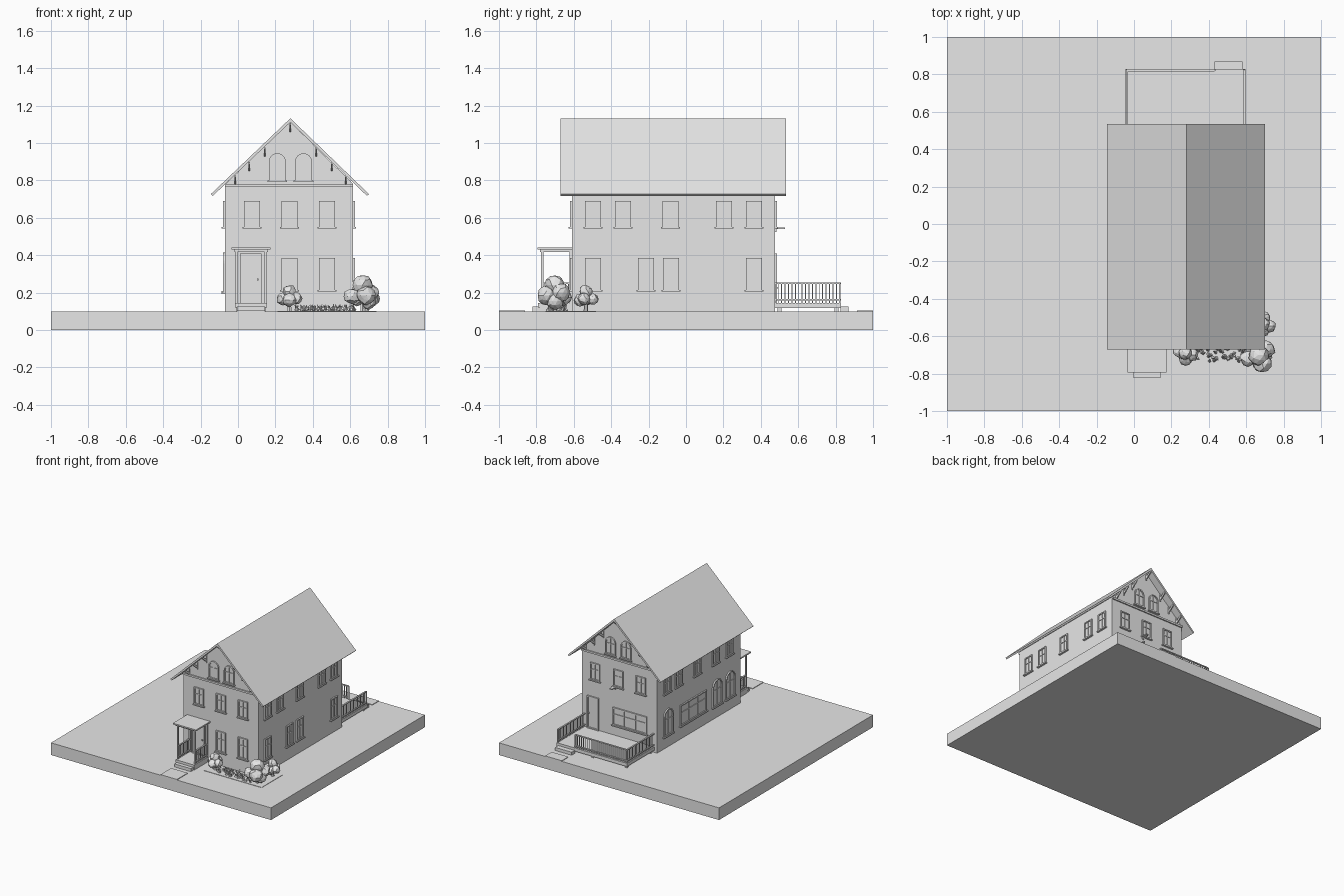
import bpy, bmesh, math, random
from mathutils import Matrix, Vector

random.seed(4)
if "Cube" in bpy.data.objects:
    bpy.data.objects.remove(bpy.data.objects["Cube"])

grey = bpy.data.materials.new("plain grey")
grey.use_nodes = True
grey.diffuse_color = (0.8, 0.8, 0.8, 1)
grey.node_tree.nodes["Principled BSDF"].inputs["Base Color"].default_value = (0.8, 0.8, 0.8, 1)

X0, X1, Y0, Y1 = -0.07, 0.615, -0.61, 0.475   # house walls
RIDGE, SLOPE, GROUND, DECK = 0.28, 0.953, 0.10, 0.145


def finish(bm, name):
    bmesh.ops.recalc_face_normals(bm, faces=bm.faces)
    mesh = bpy.data.meshes.new(name)
    bm.to_mesh(mesh)
    bm.free()
    mesh.materials.append(grey)
    obj = bpy.data.objects.new(name, mesh)
    bpy.context.collection.objects.link(obj)
    return obj


def box(bm, a, b, m=Matrix()):
    """Axis-aligned box between two corners, placed by m."""
    a, b = Vector(a), Vector(b)
    size = b - a
    place = m @ Matrix.Translation((a + b) / 2) @ Matrix.Diagonal((*size, 1))
    bmesh.ops.create_cube(bm, size=1, matrix=place)


def prism(bm, pts, d0, d1, m=Matrix()):
    """Extrude an (x, z) profile from depth d0 to d1 along y."""
    rows = [[bm.verts.new(m @ Vector((x, d, z))) for x, z in pts] for d in (d0, d1)]
    bm.faces.new(rows[0])
    bm.faces.new(rows[1])
    n = len(pts)
    for i in range(n):
        j = (i + 1) % n
        bm.faces.new((rows[0][i], rows[0][j], rows[1][j], rows[1][i]))


def boxes(name, *pairs):
    bm = bmesh.new()
    for a, b in pairs:
        box(bm, a, b)
    return finish(bm, name)


def wall_frame(side):
    """Local frame of a wall: x along it, y outward, z up."""
    along, out, origin = {
        "front": ((1, 0, 0), (0, -1, 0), (0, Y0, 0)),
        "back": ((1, 0, 0), (0, 1, 0), (0, Y1, 0)),
        "left": ((0, 1, 0), (1, 0, 0), (X1, 0, 0)),
        "right": ((0, 1, 0), (-1, 0, 0), (X0, 0, 0))}[side]
    m = Matrix((along, out, (0, 0, 1))).transposed().to_4x4()
    m.translation = origin
    return m


def outline(u, w, z0, z1, arch):
    h = w / 2
    if not arch:
        return [(u - h, z0), (u + h, z0), (u + h, z1), (u - h, z1)]
    top = [(u + h * math.cos(a), z1 - h + h * math.sin(a))
           for a in (math.pi * i / 12 for i in range(13))]
    return [(u - h, z0), (u + h, z0)] + top


def opening(bm, m, u, w, z0, z1, arch=False, sill=True, bars=1, rail=True):
    """Framed pane with mullions and an optional sill."""
    t, d = 0.009, 0.011
    outer = outline(u, w, z0, z1, arch)
    inner = outline(u, w - 2 * t, z0 + t, z1 - t, arch)
    n = len(outer)
    for i in range(n):
        j = (i + 1) % n
        if (Vector(outer[i]) - Vector(outer[j])).length > 1e-5:
            prism(bm, [outer[i], outer[j], inner[j], inner[i]], 0, d, m)
    prism(bm, outline(u, w - t, z0 + t / 2, z1 - t / 2, arch), 0, 0.003, m)
    for k in range(1, bars + 1):
        c = u - w / 2 + w * k / (bars + 1)
        box(bm, (c - 0.003, 0, z0 + t), (c + 0.003, 0.008, z1 - t), m)
    if rail:
        c = z0 + (z1 - z0) * 0.62
        box(bm, (u - w / 2 + t, 0, c - 0.003), (u + w / 2 - t, 0.008, c + 0.003), m)
    if sill:
        box(bm, (u - w / 2 - 0.008, 0, z0 - 0.008), (u + w / 2 + 0.008, 0.017, z0), m)


# Ground and paths
boxes("ground", ((-1, -1, 0), (1, 1, GROUND)))
boxes("path_slabs", ((-0.005, -1, GROUND), (0.145, -0.86, 0.105)),
      ((0.43, 0.915, GROUND), (0.58, 1, 0.105)))

# House body and roof
bm = bmesh.new()
prism(bm, [(X0, GROUND), (X1, GROUND), (X1, 0.782), (RIDGE, 1.112), (X0, 0.778)], Y0, Y1)
finish(bm, "house_walls")
bm = bmesh.new()
prism(bm, [(-0.145, 0.727), (RIDGE, 1.132), (0.70, 0.727), (0.69, 0.717),
           (RIDGE, 1.111), (-0.135, 0.717)], -0.67, 0.535)
finish(bm, "roof")

# Gable band and eave braces on both ends
bm = bmesh.new()
for side in ("front", "back"):
    m = wall_frame(side)
    box(bm, (X0, 0, 0.765), (X1, 0.01, 0.78), m)
    for off in (0, -0.138, 0.138, -0.22, 0.22, -0.295, 0.295):
        under = 1.108 - SLOPE * abs(off)
        turned = m @ Matrix.Translation((RIDGE + off, 0, 0)) @ Matrix.Rotation(math.pi / 2, 4, 'Z')
        prism(bm, [(0, under - 0.055), (0.057, under - 0.012), (0.057, under), (0.045, under),
                   (0, under - 0.035)], -0.004, 0.004, turned)
        box(bm, (RIDGE + off - 0.004, 0, under - 0.06), (RIDGE + off + 0.004, 0.008, under), m)
finish(bm, "gable_trim")

# Windows
LOW, HIGH = (0.215, 0.385), (0.55, 0.69)
layout = {"front": ((0.23 + 0.045, 0.475), (0.075, 0.275, 0.475)),
          "back": ((), (0.075, 0.28, 0.49)),
          "left": ((-0.497, -0.214, -0.08, 0.363), (-0.497, -0.337, -0.083, 0.203, 0.363)),
          "right": ((), (-0.46, -0.28, -0.04, 0.2, 0.35))}
for side, (low, high) in layout.items():
    bm = bmesh.new()
    m = wall_frame(side)
    for row, (z0, z1) in ((low, LOW), (high, HIGH)):
        for u in row:
            opening(bm, m, u, 0.086, z0, z1)
    if side in ("front", "back"):
        for u in (0.21, 0.35):
            opening(bm, m, u, 0.09, 0.80, 0.945, arch=True)
    if side == "right":
        for u in (-0.47, -0.30, 0.334):
            opening(bm, m, u, 0.12, 0.20, 0.415, arch=True)
        opening(bm, m, 0.01, 0.34, 0.21, 0.38, bars=2)
    if side == "back":
        opening(bm, m, 0.175, 0.31, 0.23, 0.375, bars=2)
    finish(bm, side + "_windows")

# Doors
for side, u, w in (("front", 0.068, 0.115), ("back", 0.51, 0.105)):
    bm = bmesh.new()
    m = wall_frame(side)
    opening(bm, m, u, w, DECK, 0.41, sill=False, bars=0, rail=False)
    box(bm, (u + w * 0.3, 0, 0.265), (u + w * 0.36, 0.012, 0.275), m)
    finish(bm, side + "_door")
boxes("wall_lamp", ((0.30, Y1, 0.54), (0.325, 0.53, 0.549)),
      ((0.305, Y1, 0.525), (0.32, 0.483, 0.56)))


def railing(bm, p, q, top=0.255):
    """Top and bottom rails with balusters from p to q."""
    p, q = Vector((*p, 0)), Vector((*q, 0))
    run = q - p
    m = Matrix.Translation(p) @ Matrix.Rotation(math.atan2(run.y, run.x), 4, 'Z')
    length = run.length
    for z in (DECK + 0.012, top - 0.008):
        box(bm, (0, -0.006, z), (length, 0.006, z + 0.008), m)
    n = round(length / 0.018)
    for i in range(n + 1):
        c, r = length * i / n, 0.005 if i in (0, n) else 0.0025
        box(bm, (c - r, -r, DECK), (c + r, r, top - 0.004), m)


# Front porch
boxes("front_porch_floor", ((-0.015, -0.79, 0.12), (0.155, Y0, DECK)),
      ((-0.01, -0.78, GROUND), (0.15, Y0, 0.12)), ((-0.005, -0.82, GROUND), (0.145, -0.78, 0.125)))
boxes("porch_canopy", ((-0.035, -0.795, 0.43), (0.175, Y0, 0.441)),
      ((-0.02, -0.78, 0.418), (0.16, Y0, 0.43)))
bm = bmesh.new()
for x in (-0.008, 0.148):
    for y in (-0.768, Y0 - 0.006):
        box(bm, (x - 0.006, y - 0.006, DECK), (x + 0.006, y + 0.006, 0.42))
    railing(bm, (x, -0.768), (x, Y0))
finish(bm, "porch_posts_and_railings")

# Back deck
boxes("back_deck", ((-0.045, Y1, 0.118), (0.595, 0.83, DECK)),
      *(((x, y, GROUND), (x + 0.02, y + 0.02, 0.118)) for x in (-0.035, 0.27, 0.565) for y in (0.49, 0.795)))
boxes("back_step", ((0.43, 0.825, GROUND), (0.58, 0.87, 0.125)))
bm = bmesh.new()
for p, q in (((-0.038, Y1), (-0.038, 0.822)), ((-0.038, 0.822), (0.43, 0.822)),
             ((0.589, Y1), (0.589, 0.822))):
    railing(bm, p, q)
finish(bm, "deck_railing")


# Shrubs made from clusters of faceted lumps
def shrub(name, x, y, lumps):
    bm = bmesh.new()
    for dx, dy, z, r in lumps:
        new = bmesh.ops.create_icosphere(bm, subdivisions=2, radius=r)["verts"]
        for v in new:
            v.co = v.co * random.uniform(0.88, 1.08) + Vector((x + dx, y + dy, z))
    bmesh.ops.create_cone(bm, cap_ends=True, segments=6, radius1=0.012, radius2=0.01, depth=0.06,
                          matrix=Matrix.Translation((x, y, GROUND + 0.03)))
    finish(bm, name)


small = ((0, 0, 0.205, 0.036), (-0.035, 0.01, 0.165, 0.034), (0.035, -0.01, 0.168, 0.034),
         (0, -0.03, 0.16, 0.036), (0.005, 0.034, 0.165, 0.032))
shrub("large_shrub", 0.665, -0.70, ((0, 0, 0.24, 0.055), (0.04, 0.03, 0.20, 0.05),
      (-0.055, -0.02, 0.18, 0.044), (0.02, -0.045, 0.185, 0.05), (-0.03, 0.045, 0.175, 0.045),
      (0.035, 0.0, 0.155, 0.045)))
shrub("small_shrub_front", 0.275, -0.69, small)
shrub("small_shrub_side", 0.69, -0.535, small)

# Planting bed with low tufts of leaves
boxes("planting_bed", ((0.21, -0.75, GROUND), (0.66, Y0, 0.103)),
      ((X1, -0.75, GROUND), (0.74, -0.48, 0.103)))
bm = bmesh.new()
for i in range(70):
    x, y = random.uniform(0.31, 0.62), random.uniform(-0.735, -0.64)
    spin = Matrix.Rotation(random.uniform(0, math.tau), 4, 'Z') @ Matrix.Rotation(0.5, 4, 'X')
    bmesh.ops.create_cone(bm, segments=4, radius1=0.009, radius2=0, depth=random.uniform(0.025, 0.045),
                          matrix=Matrix.Translation((x, y, 0.12)) @ spin)
finish(bm, "low_plants")
